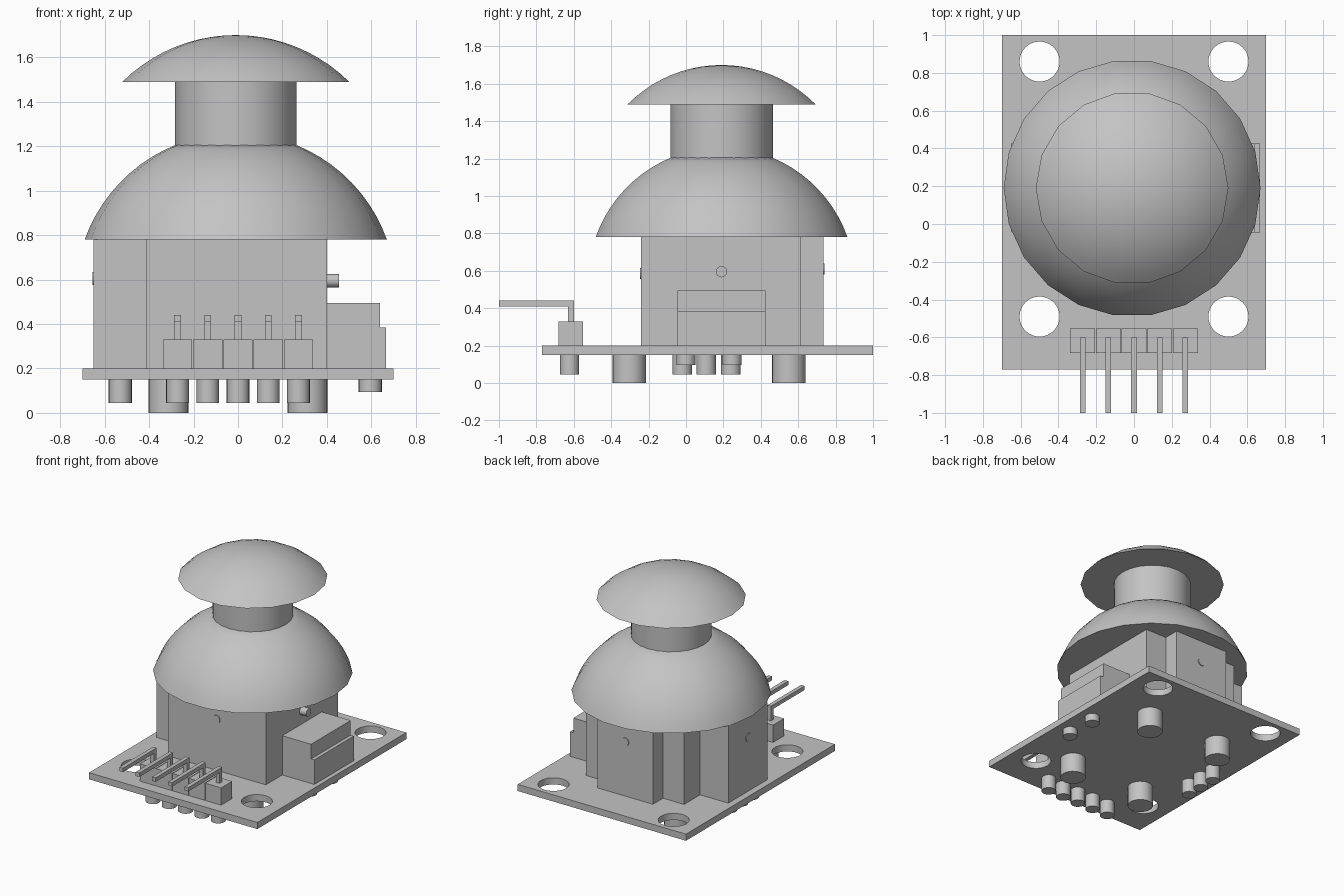
import bpy, bmesh, math
from mathutils import Matrix, Vector

cube = bpy.data.objects.get("Cube")
if cube:
    bpy.data.objects.remove(cube, do_unlink=True)

grey = bpy.data.materials.new("light_grey")
grey.use_nodes = True
colour = (0.55, 0.55, 0.55, 1)
grey.diffuse_color = colour
grey.node_tree.nodes["Principled BSDF"].inputs["Base Color"].default_value = colour


def finish(name, bm, smooth=False):
    bmesh.ops.recalc_face_normals(bm, faces=bm.faces)
    mesh = bpy.data.meshes.new(name)
    bm.to_mesh(mesh)
    bm.free()
    mesh.materials.append(grey)
    obj = bpy.data.objects.new(name, mesh)
    bpy.context.collection.objects.link(obj)
    if smooth:
        bpy.ops.object.select_all(action='DESELECT')
        obj.select_set(True)
        bpy.context.view_layer.objects.active = obj
        bpy.ops.object.shade_smooth_by_angle(angle=math.radians(35))
    return obj


def prism(name, outline, axis, lo, hi):
    """Extrude a flat outline along y or z."""
    bm = bmesh.new()
    at = (lambda a, b: (a, b, lo)) if axis == 'z' else (lambda a, b: (a, lo, b))
    face = bm.faces.new([bm.verts.new(at(a, b)) for a, b in outline])
    move = Vector((0, 0, hi - lo)) if axis == 'z' else Vector((0, hi - lo, 0))
    ext = bmesh.ops.extrude_face_region(bm, geom=[face], use_keep_orig=True)
    verts = [v for v in ext["geom"] if isinstance(v, bmesh.types.BMVert)]
    bmesh.ops.translate(bm, verts=verts, vec=move)
    return finish(name, bm)


def box(name, x0, x1, y0, y1, z0, z1):
    return prism(name, [(x0, y0), (x1, y0), (x1, y1), (x0, y1)], 'z', z0, z1)


def rod(name, start, end, radius, sides=24):
    bm = bmesh.new()
    a, b = Vector(start), Vector(end)
    turn = (b - a).to_track_quat('Z', 'Y').to_matrix().to_4x4()
    bmesh.ops.create_cone(bm, cap_ends=True, segments=sides, radius1=radius,
                          radius2=radius, depth=(b - a).length,
                          matrix=Matrix.Translation((a + b) / 2) @ turn)
    return finish(name, bm, True)


def sphere_slice(name, r0, z0, r1, z1, sides, steps=10):
    """Closed slice of a sphere between two ring radii and heights."""
    cz = ((r1 * r1 + z1 * z1) - (r0 * r0 + z0 * z0)) / (2 * (z1 - z0))
    big = math.hypot(r0, z0 - cz)
    t0, t1 = math.atan2(z0 - cz, r0), math.atan2(z1 - cz, r1)
    bm = bmesh.new()
    rings = []
    for i in range(steps + 1):
        t = t0 + (t1 - t0) * i / steps
        r, z = big * math.cos(t), cz + big * math.sin(t)
        if r < 0.001:
            rings.append([bm.verts.new((STICK_X, STICK_Y, z))] * sides)
            continue
        rings.append([bm.verts.new((STICK_X + r * math.cos(math.tau * k / sides),
                                    STICK_Y + r * math.sin(math.tau * k / sides), z))
                      for k in range(sides)])
    for low, high in zip(rings, rings[1:]):
        for k in range(sides):
            n = (k + 1) % sides
            corners = [low[k], low[n], high[n], high[k]]
            bm.faces.new(list(dict.fromkeys(corners)))
    bm.faces.new(rings[0][::-1])
    if r1 > 0.001:
        bm.faces.new(rings[-1])
    return finish(name, bm, True)


STICK_X, STICK_Y = -0.01, 0.19
BOTTOM, TOP = 0.15, 0.20

# Circuit board with four mounting holes
board = box("circuit_board", -0.70, 0.70, -0.77, 1.0, BOTTOM, TOP)
for x in (-0.5, 0.5):
    for y in (-0.49, 0.86):
        cutter = rod("hole_cutter", (x, y, 0.1), (x, y, 0.3), 0.106, 32)
        cutter.hide_render = True
        mod = board.modifiers.new("hole", 'BOOLEAN')
        mod.operation = 'DIFFERENCE'
        mod.solver = 'EXACT'
        mod.object = cutter
        bpy.context.view_layer.objects.active = board
        bpy.ops.object.modifier_apply(modifier=mod.name)
        bpy.data.objects.remove(cutter, do_unlink=True)
bpy.ops.object.select_all(action='DESELECT')
board.select_set(True)
bpy.ops.object.shade_smooth_by_angle(angle=math.radians(35))

# Stick housing: core with back and side sensor bulges
prism("stick_housing", [
    (-0.415, -0.24), (0.40, -0.24), (0.40, 0.615), (0.22, 0.615),
    (0.22, 0.735), (-0.24, 0.735), (-0.24, 0.615), (-0.415, 0.615),
    (-0.415, 0.425), (-0.65, 0.425), (-0.65, -0.04), (-0.415, -0.04)],
    'z', TOP, 0.78)

# Push switch with a stepped outer edge
prism("push_switch", [(0.40, TOP), (0.667, TOP), (0.667, 0.385),
                      (0.64, 0.385), (0.64, 0.495), (0.40, 0.495)],
      'y', -0.045, 0.425)

# Axle ends poking out of the housing
rod("axle_right", (0.38, STICK_Y, 0.595), (0.455, STICK_Y, 0.595), 0.03)
rod("axle_left", (-0.63, STICK_Y, 0.605), (-0.655, STICK_Y, 0.605), 0.03)
rod("axle_front", (STICK_X, -0.22, 0.585), (STICK_X, -0.246, 0.585), 0.03)
rod("axle_back", (STICK_X, 0.71, 0.61), (STICK_X, 0.741, 0.61), 0.03)

# Thumb stick: dome, neck and cap
sphere_slice("dome", 0.68, 0.78, 0.273, 1.205, 22)
rod("neck", (STICK_X, STICK_Y, 1.19), (STICK_X, STICK_Y, 1.50), 0.274, 24)
sphere_slice("thumb_cap", 0.51, 1.49, 0.0, 1.70, 18)

# Header: five blocks with bent pins and solder joints
for i in range(-2, 3):
    x = i * 0.136
    box("header_block", x - 0.066, x + 0.066, -0.683, -0.552, TOP, 0.33)
    bm_pin = [(-1.0, 0.41), (-0.63, 0.41), (-0.63, 0.33),
              (-0.60, 0.33), (-0.60, 0.44), (-1.0, 0.44)]
    pin = prism("header_pin", [(y, z) for y, z in bm_pin], 'y', -0.015, 0.015)
    # Turn the profile so that it runs front to back
    pin.data.transform(Matrix.Translation((x, 0, 0)) @ Matrix.Rotation(math.pi / 2, 4, 'Z'))
    rod("header_joint", (x, -0.622, 0.045), (x, -0.622, BOTTOM), 0.051)

# Joints and posts under the board
for y in (-0.02, 0.108, 0.24):
    rod("sensor_joint", (-0.53, y, 0.045), (-0.53, y, BOTTOM), 0.052)
for y in (0.0, 0.246):
    rod("switch_joint", (0.595, y, 0.095), (0.595, y, BOTTOM), 0.052)
for x in (-0.313, 0.313):
    for y in (-0.303, 0.55):
        rod("housing_post", (x, y, 0.0), (x, y, BOTTOM), 0.09)
